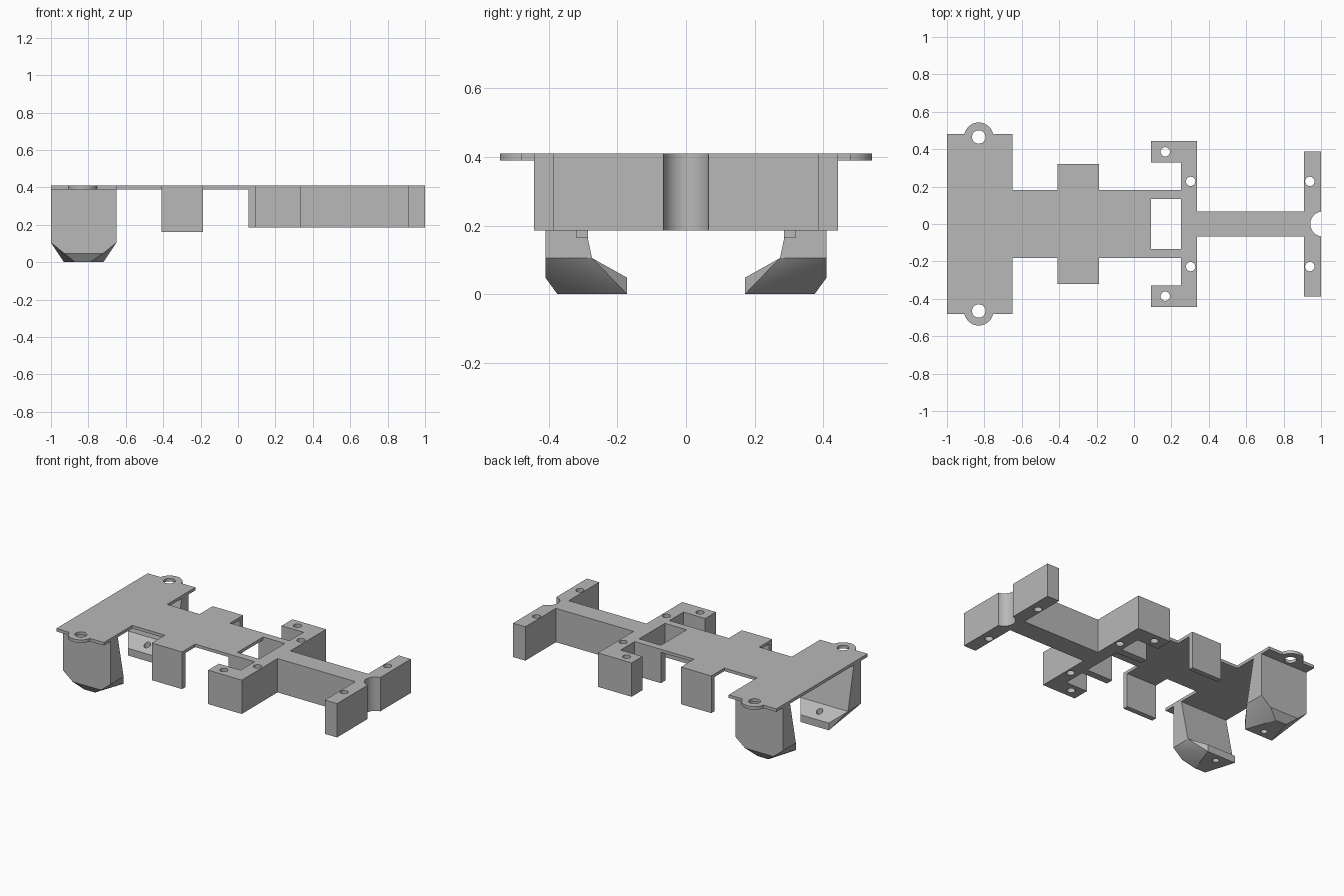
import bpy, bmesh
from math import cos, sin, pi, acos, asin

if "Cube" in bpy.data.objects:
    bpy.data.objects.remove(bpy.data.objects["Cube"])

grey = bpy.data.materials.new("plain grey")
grey.use_nodes = True
grey.diffuse_color = (0.48, 0.48, 0.48, 1)
grey.node_tree.nodes["Principled BSDF"].inputs["Base Color"].default_value = grey.diffuse_color

TOP, PLATE_BASE, FRAME_BASE, ANKLE = 0.41, 0.39, 0.185, 0.105


def finish(bm, name):
    bmesh.ops.recalc_face_normals(bm, faces=bm.faces[:])
    mesh = bpy.data.meshes.new(name)
    bm.to_mesh(mesh)
    bm.free()
    mesh.materials.append(grey)
    ob = bpy.data.objects.new(name, mesh)
    bpy.context.collection.objects.link(ob)
    return ob


def prism(name, outline, z0, z1):
    bm = bmesh.new()
    face = bm.faces.new([bm.verts.new((x, y, z0)) for x, y in outline])
    top = bmesh.ops.extrude_face_region(bm, geom=[face])["geom"]
    bmesh.ops.translate(bm, vec=(0, 0, z1 - z0),
                        verts=[v for v in top if isinstance(v, bmesh.types.BMVert)])
    return finish(bm, name)


def hull(name, points):
    bm = bmesh.new()
    for p in points:
        bm.verts.new(p)
    bmesh.ops.convex_hull(bm, input=bm.verts[:])
    return finish(bm, name)


def arc(cx, cy, r, a0, a1, n=20):
    angles = [a0 + (a1 - a0) * i / n for i in range(n + 1)]
    return [(cx + r * cos(a), cy + r * sin(a)) for a in angles]


def mirrored(half):
    return half + [(x, -y) for x, y in reversed(half)]


def level(x0, x1, y0, y1, z):
    return [(x, y, z) for x in (x0, x1) for y in (y0, y1)]


def drill(ob, holes):
    """Cut vertical round holes (x, y, radius) through an object."""
    cutters = []
    for x, y, r in holes:
        cutters.append(prism("drill", arc(x, y, r, 0, 2 * pi, 24)[:-1], -0.1, 0.6))
    for cutter in cutters:
        mod = ob.modifiers.new("hole", "BOOLEAN")
        mod.operation, mod.solver, mod.object = "DIFFERENCE", "EXACT", cutter
    select(ob)
    for mod in list(ob.modifiers):
        bpy.ops.object.modifier_apply(modifier=mod.name)
    for cutter in cutters:
        bpy.data.objects.remove(cutter)


def select(ob):
    bpy.ops.object.select_all(action="DESELECT")
    bpy.context.view_layer.objects.active = ob
    ob.select_set(True)


# Thin deck with rounded ears at the rear
ear_x, ear_y, ear_r, deck_y = -0.83, 0.465, 0.078, 0.48
a = asin((deck_y - ear_y) / ear_r)
deck = prism("deck_plate", mirrored(
    [(-1, deck_y)] + arc(ear_x, ear_y, ear_r, pi - a, a)
    + [(-0.65, deck_y), (-0.65, 0.183), (-0.41, 0.183), (-0.41, 0.32), (-0.187, 0.32),
       (-0.187, 0.183), (0.057, 0.183), (0.057, 0.135), (0.09, 0.135)]), PLATE_BASE, TOP)
drill(deck, [(ear_x, s * ear_y, 0.036) for s in (1, -1)])

# Deep frame: window arms, hooked crossbar, spine and notched end bar
notch_x, notch_r = 1.01, 0.067
b = acos((1 - notch_x) / notch_r)
half_notch = arc(notch_x, 0, notch_r, b, pi, 12)
frame = prism("front_frame", mirrored(
    [(0.25, 0.135), (0.057, 0.135), (0.057, 0.183), (0.25, 0.183), (0.25, 0.33),
     (0.09, 0.33), (0.09, 0.443), (0.338, 0.443), (0.338, 0.067), (0.91, 0.067),
     (0.91, 0.388), (1, 0.388)] + half_notch[:-1]), FRAME_BASE, TOP)
drill(frame, [(x, s * y, 0.025) for s in (1, -1)
              for x, y in ((0.167, 0.386), (0.303, 0.228), (0.94, 0.228))])

parts = [deck, frame]
for side, s in (("left", 1), ("right", -1)):
    # Hanging side tab
    parts.append(hull(side + "_tab", level(-0.41, -0.187, s * 0.286, s * 0.32, 0.163)
                      + level(-0.41, -0.187, s * 0.286, s * 0.32, PLATE_BASE)))
    # Tapered leg wall
    parts.append(hull(side + "_leg", level(-1, -0.65, s * 0.274, s * 0.41, ANKLE)
                      + level(-1, -0.65, s * 0.335, s * 0.41, PLATE_BASE)))
    # Faceted foot turned inward, with a screw hole
    foot = hull(side + "_foot", level(-1, -0.65, s * 0.274, s * 0.41, ANKLE)
                + level(-0.93, -0.72, s * 0.172, s * 0.41, 0.048)
                + [(-0.93, s * 0.172, 0), (-0.72, s * 0.172, 0),
                   (-0.87, s * 0.375, 0), (-0.79, s * 0.375, 0)])
    drill(foot, [(-0.825, s * 0.225, 0.02)])
    parts.append(foot)

for ob in parts:
    select(ob)
    bpy.ops.object.shade_smooth_by_angle(angle=0.5)
